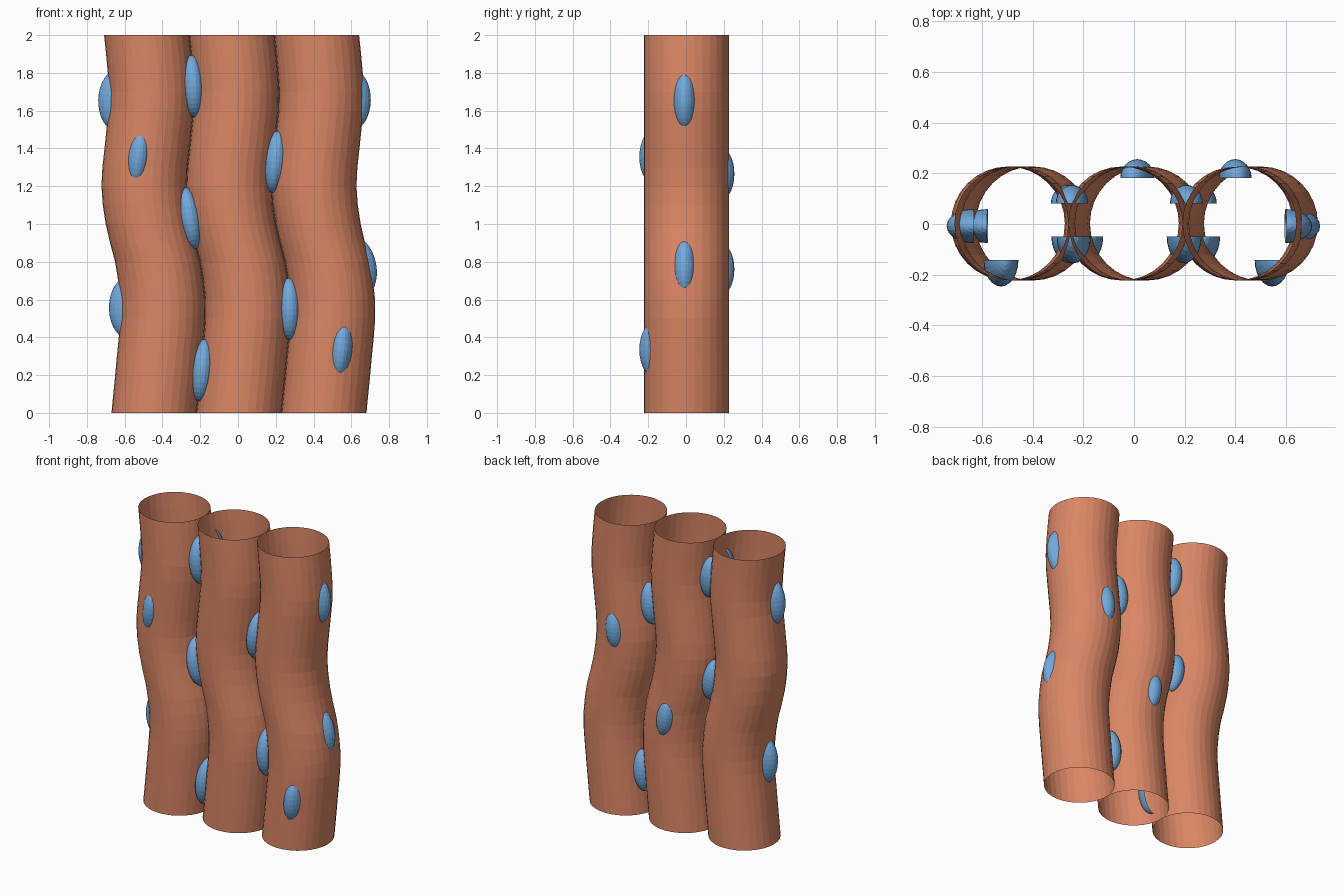
import bpy, bmesh, math
from mathutils import Matrix, Vector

if "Cube" in bpy.data.objects:
    bpy.data.objects.remove(bpy.data.objects["Cube"])


def material(name, color):
    m = bpy.data.materials.new(name)
    m.diffuse_color = color
    m.use_nodes = True
    m.node_tree.nodes["Principled BSDF"].inputs["Base Color"].default_value = m.diffuse_color
    return m


ORANGE = material("terracotta", (0.70, 0.24, 0.13, 1))
BLUE = material("blue", (0.17, 0.40, 0.72, 1))

# Sideways sway of the tubes: (height, x offset)
SWAY = [(0, .005), (.28, .032), (.55, .052), (.78, .028), (.98, -.022),
        (1.2, -.048), (1.42, -.03), (1.65, -.008), (1.82, -.016), (2, -.034)]
RADIUS, SIDES = 0.225, 32


def slope_at(i):
    a, b = SWAY[max(i - 1, 0)], SWAY[min(i + 1, len(SWAY) - 1)]
    return (b[1] - a[1]) / (b[0] - a[0])


def sway(z):
    # Smooth Hermite interpolation between the sway points
    i = max(k for k in range(len(SWAY) - 1) if SWAY[k][0] <= z)
    (z0, x0), (z1, x1) = SWAY[i], SWAY[i + 1]
    h = z1 - z0
    t = (z - z0) / h
    return ((2*t**3 - 3*t**2 + 1) * x0 + (t**3 - 2*t**2 + t) * h * slope_at(i)
            + (3*t**2 - 2*t**3) * x1 + (t**3 - t**2) * h * slope_at(i + 1))


def add_object(name, bm, mat):
    me = bpy.data.meshes.new(name)
    bm.to_mesh(me)
    bm.free()
    me.materials.append(mat)
    ob = bpy.data.objects.new(name, me)
    bpy.context.collection.objects.link(ob)
    return ob


def tube(name, cx):
    # Open wavy tube made of level rings
    bm = bmesh.new()
    rings = []
    for k in range(21):
        z = k * 0.1
        x = cx + sway(z)
        rings.append([bm.verts.new((x + RADIUS * math.cos(a), 0.002 + RADIUS * math.sin(a), z))
                      for a in (2 * math.pi * s / SIDES for s in range(SIDES))])
    for lo, hi in zip(rings, rings[1:]):
        for s in range(SIDES):
            n = (s + 1) % SIDES
            bm.faces.new((lo[s], lo[n], hi[n], hi[s]))
    add_object(name, bm, ORANGE)


def dome(name, loc, size, facing):
    # Half ellipsoid bulging outwards, leaning along the tube's sway
    bm = bmesh.new()
    bmesh.ops.create_uvsphere(bm, u_segments=24, v_segments=16, radius=1)
    bmesh.ops.delete(bm, geom=[v for v in bm.verts if v.co.y > 1e-4], context='VERTS')
    z = loc[2]
    lean = math.atan((sway(z + .05) - sway(z - .05)) / .1)
    bm.transform(Matrix.Translation(Vector(loc))
                 @ Matrix.Rotation(lean, 4, 'Y')
                 @ Matrix.Rotation(math.radians(facing), 4, 'Z')
                 @ Matrix.Diagonal((*size, 1)))
    add_object(name, bm, BLUE)


for name, cx in (("left_tube", -.45), ("middle_tube", 0), ("right_tube", .45)):
    tube(name, cx)

BIG, SMALL = (.067, .105, .165), (.064, .074, .14)

# Domes in the front grooves and on the front faces
for x, y, z in [(-.238, -.05, 1.73), (-.255, -.05, 1.03), (-.19, -.05, .225),
                (.198, -.05, 1.33), (.273, -.05, .55),
                (-.525, -.142, 1.355), (.545, -.142, .335)]:
    dome("front_dome", (x, y, z), BIG, 0)

# Domes on the outer sides
for x, z in [(.598, 1.655), (.628, .77)]:
    dome("right_dome", (x, -.008, z), BIG, 90)
for x, z in [(-.635, 1.655), (-.578, .555)]:
    dome("left_dome", (x, -.008, z), BIG, -90)

# Domes in the back grooves and on the back faces
for x, y, z in [(.207, .08, 1.45), (.262, .08, .29), (-.245, .08, 1.75),
                (-.262, .08, 1.05), (.4, .182, 1.265), (.013, .182, .76)]:
    dome("back_dome", (x, y, z), SMALL, 180)
